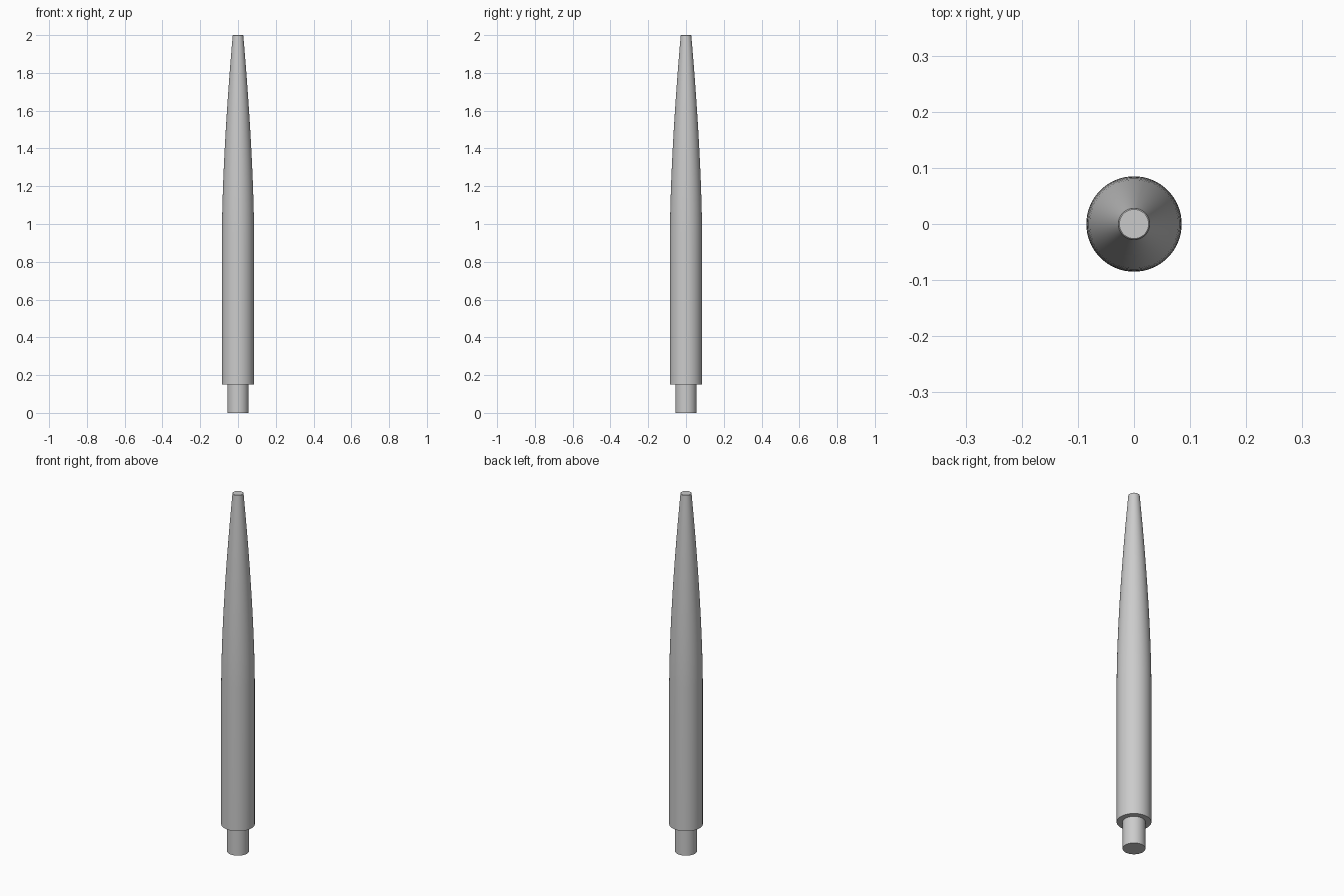
import bpy
import bmesh
import math

cube = bpy.data.objects.get("Cube")
if cube:
    bpy.data.objects.remove(cube, do_unlink=True)

SIDES = 64
grey = bpy.data.materials.new("plain_grey")
grey.use_nodes = True
colour = (0.6, 0.6, 0.6, 1)
grey.diffuse_color = colour
grey.node_tree.nodes["Principled BSDF"].inputs["Base Color"].default_value = colour


def lathe(name, profile):
    """Turn (radius, z) points around the z axis into a capped solid."""
    bm = bmesh.new()
    rings = []
    for r, z in profile:
        angles = [2 * math.pi * i / SIDES for i in range(SIDES)]
        rings.append([bm.verts.new((r * math.cos(a), r * math.sin(a), z)) for a in angles])
    for low, high in zip(rings, rings[1:]):
        for i in range(SIDES):
            j = (i + 1) % SIDES
            bm.faces.new((low[i], low[j], high[j], high[i]))
    bm.faces.new(rings[0][::-1])
    bm.faces.new(rings[-1])
    mesh = bpy.data.meshes.new(name)
    bm.to_mesh(mesh)
    bm.free()
    mesh.materials.append(grey)
    obj = bpy.data.objects.new(name, mesh)
    bpy.context.collection.objects.link(obj)
    bpy.ops.object.select_all(action="DESELECT")
    obj.select_set(True)
    bpy.context.view_layer.objects.active = obj
    bpy.ops.object.shade_smooth_by_angle(angle=math.radians(30))
    return obj


# Stepped shank, straight barrel, curved taper and blunt tip in one turned piece
BARREL, TIP, TAPER_START, TOP = 0.085, 0.028, 0.95, 2.0
STEPS = 16
profile = [(0.056, 0), (0.056, 0.15), (BARREL, 0.15)]
for k in range(STEPS + 1):
    t = k / STEPS
    z = TAPER_START + t * (TOP - 0.002 - TAPER_START)
    profile.append((BARREL - (BARREL - TIP) * t ** 1.6, z))
profile.append((0.026, TOP))
lathe("tapered_rod", profile)
